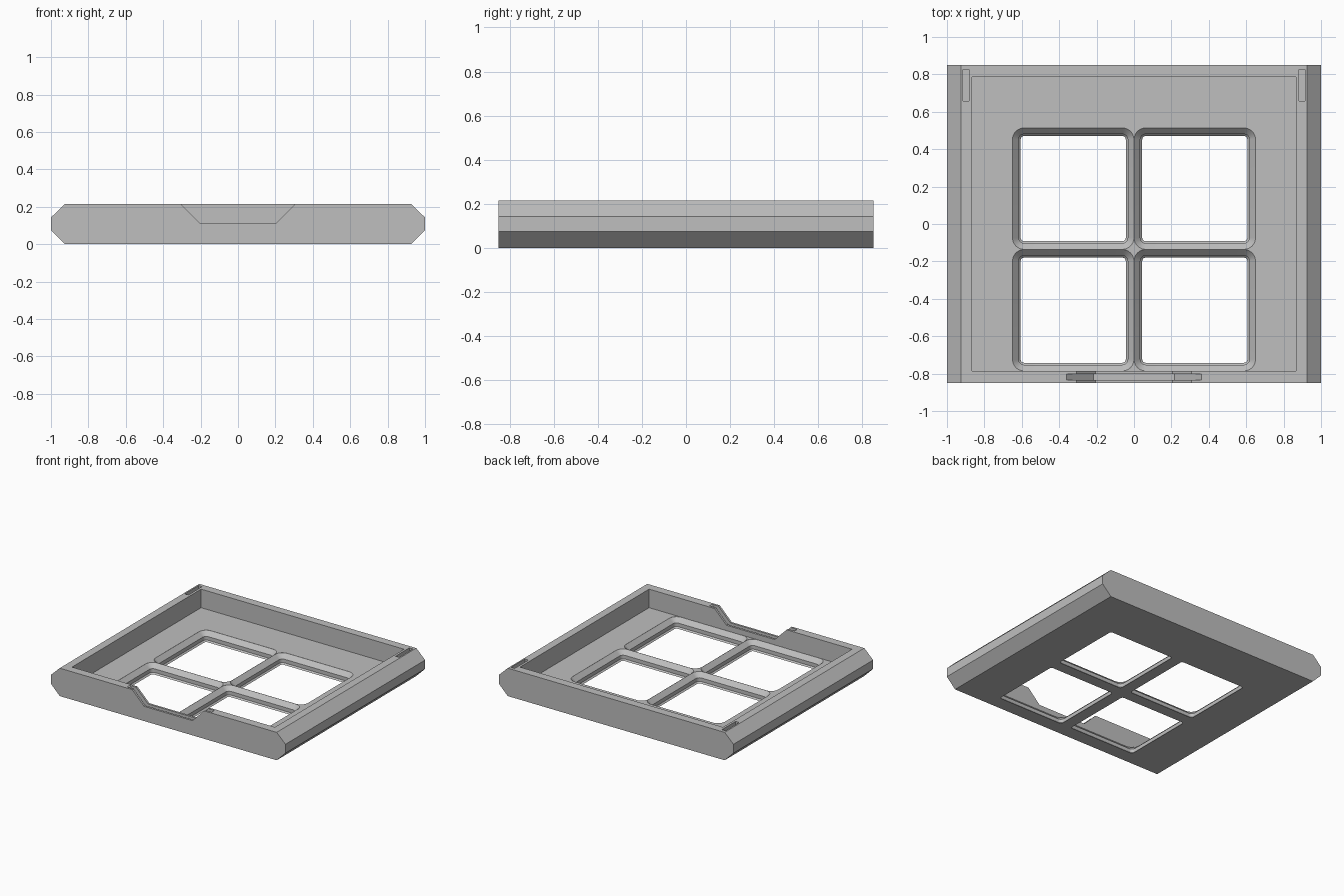
import bpy
import bmesh
from math import cos, sin, pi
from mathutils import Vector

HEIGHT = 0.215
FLOOR = 0.072
HALF_X, HALF_Y = 1.0, 0.85

cube = bpy.data.objects.get("Cube")
if cube:
    bpy.data.objects.remove(cube, do_unlink=True)

grey = bpy.data.materials.new("plain grey")
grey.use_nodes = True
colour = (0.52, 0.52, 0.52, 1)
grey.diffuse_color = colour
grey.node_tree.nodes["Principled BSDF"].inputs["Base Color"].default_value = colour


def loft(name, rings):
    """Closed solid through a stack of matching rings."""
    bm = bmesh.new()
    loops = [[bm.verts.new(p) for p in ring] for ring in rings]
    for low, high in zip(loops, loops[1:]):
        for i in range(len(low)):
            j = (i + 1) % len(low)
            bm.faces.new((low[i], low[j], high[j], high[i]))
    bm.faces.new(loops[0][::-1])
    bm.faces.new(loops[-1])
    bmesh.ops.recalc_face_normals(bm, faces=bm.faces)
    mesh = bpy.data.meshes.new(name)
    bm.to_mesh(mesh)
    bm.free()
    mesh.materials.append(grey)
    obj = bpy.data.objects.new(name, mesh)
    bpy.context.collection.objects.link(obj)
    return obj


def prism(name, profile, y0, y1):
    return loft(name, [[(x, y, z) for x, z in profile] for y in (y0, y1)])


def box(name, x0, x1, y0, y1, z0, z1):
    return prism(name, [(x0, z0), (x1, z0), (x1, z1), (x0, z1)], y0, y1)


def rounded_square(centre, half, radius, z, steps=8):
    ring = []
    for quarter in range(4):
        mid = (quarter + 0.5) * pi / 2
        corner = Vector((cos(mid), sin(mid))) * (half - radius) * 2 ** 0.5
        for s in range(steps + 1):
            a = (quarter + s / steps) * pi / 2
            ring.append((centre[0] + corner.x + radius * cos(a),
                         centre[1] + corner.y + radius * sin(a), z))
    return ring


def cut(target, cutter):
    cutter.hide_render = True
    mod = target.modifiers.new("cut", 'BOOLEAN')
    mod.operation = 'DIFFERENCE'
    mod.solver = 'EXACT'
    mod.object = cutter
    bpy.context.view_layer.objects.active = target
    bpy.ops.object.modifier_apply(modifier=mod.name)
    bpy.data.objects.remove(cutter, do_unlink=True)


# Tray body with chamfered long sides
half = [(0.925, 0), (HALF_X, 0.075), (HALF_X, 0.143), (0.925, HEIGHT)]
outline = half + [(-x, z) for x, z in reversed(half)]
tray = prism("tray", outline, -HALF_Y, HALF_Y)

# Main recess
cut(tray, box("recess_cutter", -0.865, 0.865, -0.786, 0.786, FLOOR, 0.4))

# Four stepped square openings
cell = 0.65
for cx in (-cell / 2, cell / 2):
    for cy in (0.189, 0.189 - cell):
        steps = [(0.055, -0.011), (0.0441, 0), (0.0333, 0.0108),
                 (0.0333, 0.0387), (0.0005, FLOOR - 0.0005), (0.0005, 0.1)]
        rings = [rounded_square((cx, cy), cell / 2 - inset, 0.062 - inset, z)
                 for inset, z in steps]
        cut(tray, loft("opening_cutter", rings))


def trapezoid(bottom, top, z):
    rise = 0.1
    over = top + (top - bottom) * rise / (HEIGHT - z)
    return [(-bottom, z), (bottom, z), (over, HEIGHT + rise), (-over, HEIGHT + rise)]


# Front notch and the groove running around it
cut(tray, prism("notch_cutter", trapezoid(0.205, 0.307, 0.113), -0.9, -0.75))
cut(tray, prism("groove_cutter", trapezoid(0.217, 0.362, 0.075), -0.834, -0.802))

# Narrow slots in the side rims near the back
for side in (-1, 1):
    xs = sorted((side * 0.883, side * 0.914))
    cut(tray, box("slot_cutter", xs[0], xs[1], 0.657, 0.825, 0.115, 0.4))

# Smooth the rounded corners only
bpy.ops.object.select_all(action='DESELECT')
tray.select_set(True)
bpy.context.view_layer.objects.active = tray
bpy.ops.object.shade_smooth_by_angle(angle=0.4)
